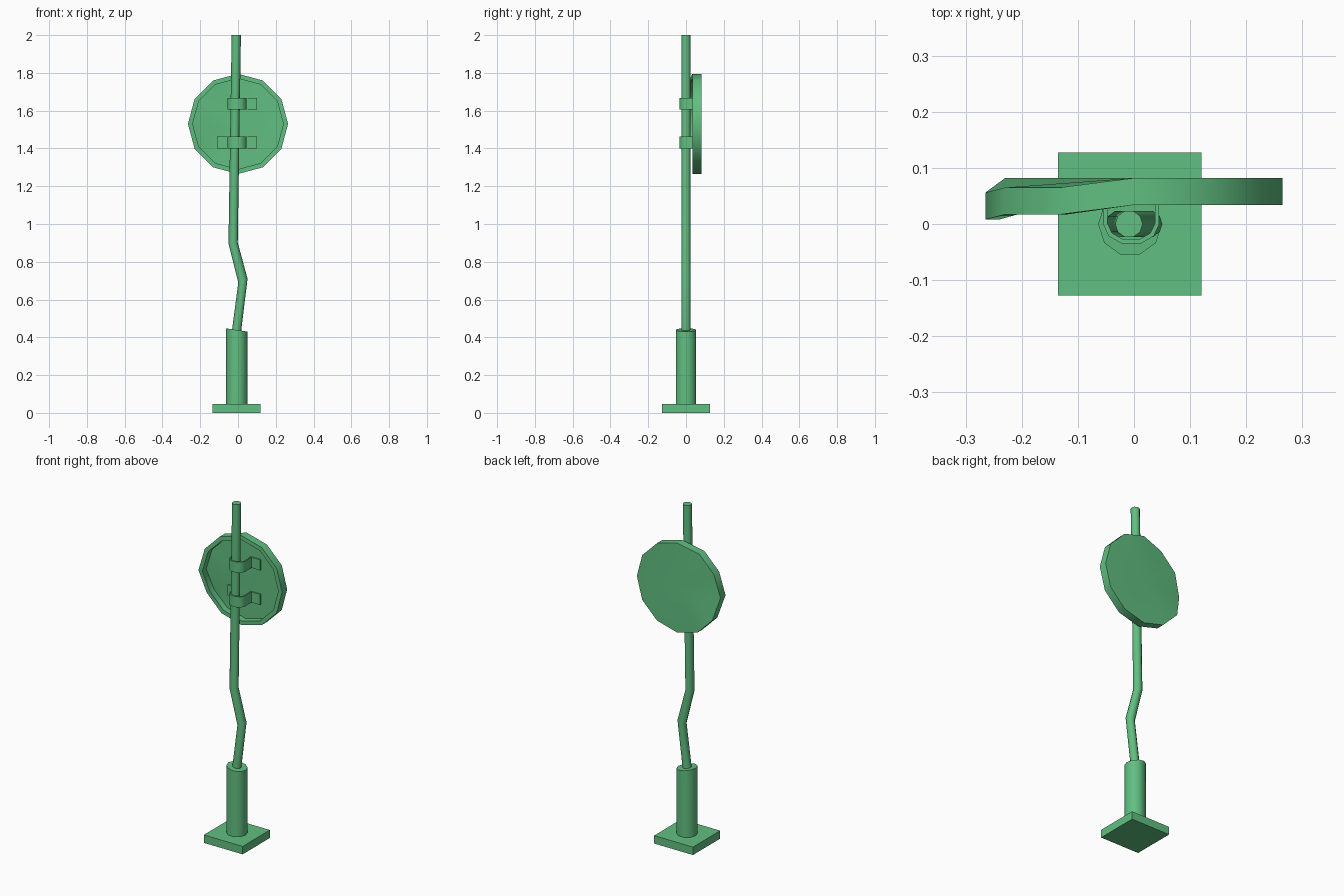
import bpy, bmesh
from math import sin, cos, pi, radians

if "Cube" in bpy.data.objects:
    bpy.data.objects.remove(bpy.data.objects["Cube"])

green = bpy.data.materials.new("green_paint")
green.diffuse_color = (0.12, 0.52, 0.22, 1)
green.use_nodes = True
green.node_tree.nodes["Principled BSDF"].inputs["Base Color"].default_value = green.diffuse_color


def add_object(name, bm, smooth=True, thickness=0):
    bmesh.ops.recalc_face_normals(bm, faces=bm.faces)
    mesh = bpy.data.meshes.new(name)
    bm.to_mesh(mesh)
    bm.free()
    mesh.materials.append(green)
    obj = bpy.data.objects.new(name, mesh)
    bpy.context.collection.objects.link(obj)
    bpy.ops.object.select_all(action='DESELECT')
    obj.select_set(True)
    bpy.context.view_layer.objects.active = obj
    if thickness:
        mod = obj.modifiers.new("thickness", 'SOLIDIFY')
        mod.thickness = thickness
        mod.offset = 0
        bpy.ops.object.modifier_apply(modifier=mod.name)
    if smooth:
        bpy.ops.object.shade_smooth_by_angle(angle=radians(40))
    return obj


def bridge(bm, a, b):
    n = len(a)
    for i in range(n):
        bm.faces.new((a[i], a[(i + 1) % n], b[(i + 1) % n], b[i]))


def tube(name, path, radius, sides=10):
    # path entries: centre x, z, tilt of the ring along x
    bm = bmesh.new()
    rings = []
    for cx, z, tilt in path:
        ring = []
        for i in range(sides):
            a = 2 * pi * i / sides
            dx = radius * cos(a)
            ring.append(bm.verts.new((cx + dx, radius * sin(a), z + tilt * dx)))
        rings.append(ring)
    for a, b in zip(rings, rings[1:]):
        bridge(bm, a, b)
    bm.faces.new(rings[0])
    bm.faces.new(rings[-1])
    return add_object(name, bm)


# Square base plate
bm = bmesh.new()
bmesh.ops.create_cube(bm, size=1)
for v in bm.verts:
    v.co = (v.co.x * 0.255 - 0.0075, v.co.y * 0.255, (v.co.z + 0.5) * 0.047)
add_object("base_plate", bm, smooth=False)

# Ground sleeve with slanted top, and the bent pole standing in it
tube("sleeve", [(-0.007, 0.045, 0), (-0.007, 0.439, -0.15)], 0.057)
tube("pole", [(-0.009, 0.38, 0), (-0.007, 0.44, 0), (0.026, 0.70, 0.4),
              (-0.026, 0.90, 0.1), (-0.009, 2.0, 0)], 0.0245)

# Dished twelve-sided sign with a dented upper left edge
DENT = {4: -0.017, 5: -0.017, 6: -0.026}
SIGN_Z, BACK, FRONT, FLOOR = 1.53, 0.082, 0.034, 0.071
bm = bmesh.new()


def sign_ring(r, y):
    return [bm.verts.new((r * cos(i * pi / 6), y + DENT.get(i, 0),
                          SIGN_Z + r * sin(i * pi / 6))) for i in range(12)]


def fan(ring, y):
    c = bm.verts.new((0, y, SIGN_Z))
    for i in range(12):
        bm.faces.new((ring[i], ring[(i + 1) % 12], c))


rings = [sign_ring(0.265, BACK), sign_ring(0.265, FRONT),
         sign_ring(0.24, FRONT), sign_ring(0.24, FLOOR)]
for a, b in zip(rings, rings[1:]):
    bridge(bm, a, b)
fan(rings[0], BACK)
fan(rings[3], FLOOR)
add_object("sign_plate", bm)

# Two strap brackets clamping the sign to the pole
HALF = [(0.106, 0.066), (0.045, 0.066), (0.046, 0.0), (0.037, -0.019), (0.016, -0.031)]
PROFILE = HALF + [(-x, y) for x, y in reversed(HALF)]
for name, z in (("lower_bracket", 1.40), ("upper_bracket", 1.605)):
    bm = bmesh.new()
    low = [bm.verts.new((x - 0.005, y, z)) for x, y in PROFILE]
    high = [bm.verts.new((x - 0.005, y, z + 0.063)) for x, y in PROFILE]
    for i in range(len(PROFILE) - 1):
        bm.faces.new((low[i], low[i + 1], high[i + 1], high[i]))
    add_object(name, bm, thickness=0.008)
